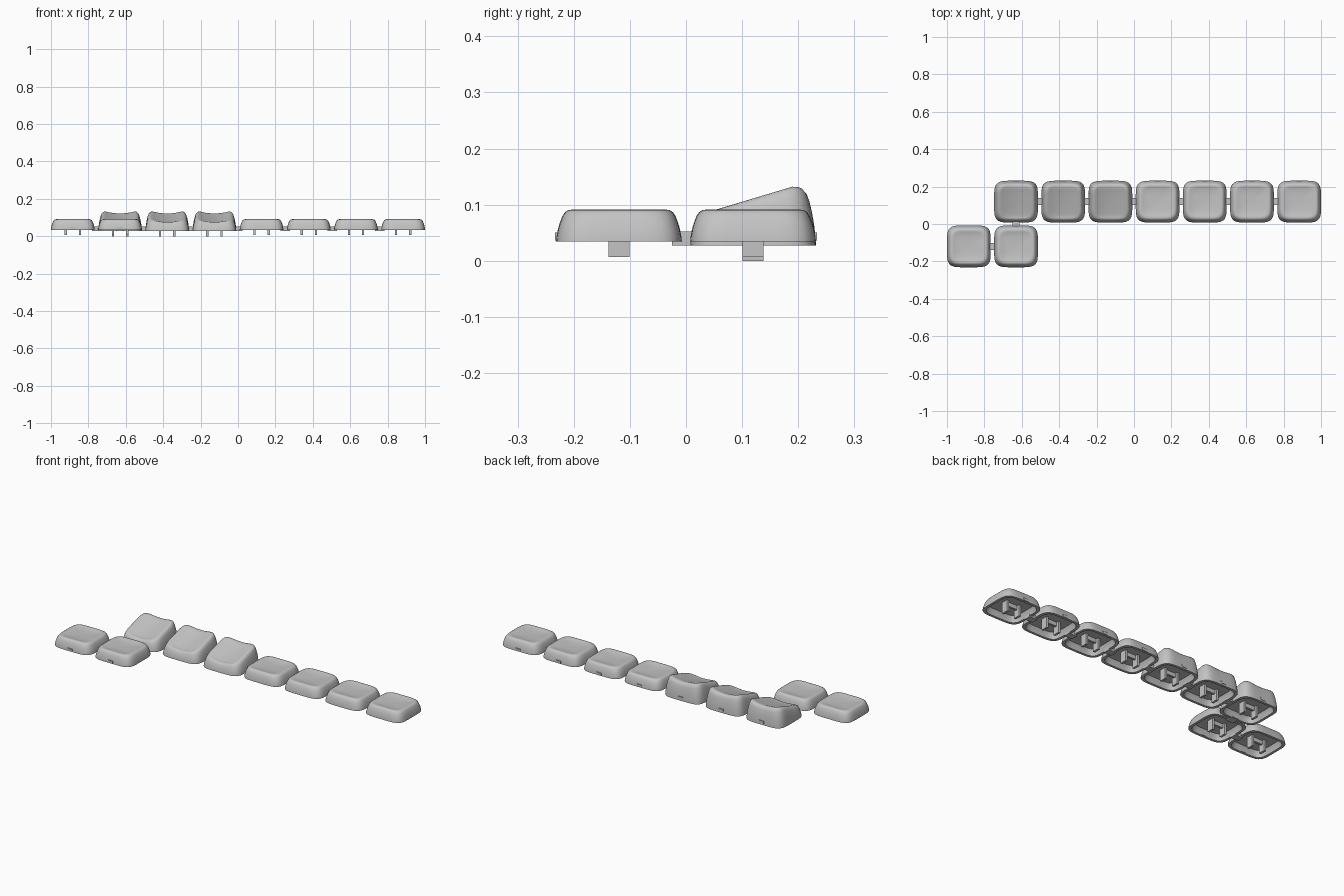
import bpy
import bmesh
import math

cube = bpy.data.objects.get("Cube")
if cube:
    bpy.data.objects.remove(cube, do_unlink=True)

grey = bpy.data.materials.new("plain grey")
grey.use_nodes = True
COLOUR = (0.55, 0.55, 0.55, 1)
grey.diffuse_color = COLOUR
grey.node_tree.nodes["Principled BSDF"].inputs["Base Color"].default_value = COLOUR

HALF_X, HALF_Y = 0.117, 0.112
PITCH = 0.2523
ROW_Y = 0.1195
SEGMENTS = 64


def flat_top(x, y):
    return 0.057


def tilted_top(x, y):
    # Sloping cylindrical scoop, higher at the back
    y = max(-0.08, min(0.073, y))
    return 0.084 + 0.3 * y - 0.011 * max(0, 1 - (x / 0.08) ** 2)


def cap_mesh(name, top, dish):
    """Hollow rounded-square cap lofted from the ceiling, over the rim, to the dish."""
    bm = bmesh.new()

    def ring(scale, height):
        verts = []
        for i in range(SEGMENTS):
            a = math.tau * (i + 0.5) / SEGMENTS
            c, s = math.cos(a), math.sin(a)
            r = scale / (abs(c) ** 5 + abs(s) ** 5) ** 0.2
            x, y = HALF_X * r * c, HALF_Y * r * s
            verts.append(bm.verts.new((x, y, height(x, y))))
        return verts

    # Inner shell
    rings = [ring(s, lambda x, y, z=z: z) for s, z in
             ((0.4, 0.034), (0.78, 0.032), (0.84, 0.02), (0.88, 0))]
    # Outer wall, as a fraction of the local top height
    for s, f in ((1, 0), (0.995, 0.14), (0.97, 0.4), (0.94, 0.6), (0.9, 0.8),
                 (0.86, 0.92), (0.81, 0.985), (0.76, 1)):
        rings.append(ring(s, lambda x, y, f=f: f * top(x, y)))
    # Dished top
    for s, d in ((0.71, 0.1), (0.64, 0.35), (0.55, 0.6), (0.4, 0.82), (0.2, 0.96), (0.05, 1)):
        rings.append(ring(s, lambda x, y, d=d: top(x, y) - dish * d))

    for lower, upper in zip(rings, rings[1:]):
        for i in range(SEGMENTS):
            j = (i + 1) % SEGMENTS
            bm.faces.new((lower[i], lower[j], upper[j], upper[i]))
    bm.faces.new(rings[-1])
    bm.faces.new(rings[0][::-1])
    bmesh.ops.recalc_face_normals(bm, faces=bm.faces)
    mesh = bpy.data.meshes.new(name)
    bm.to_mesh(mesh)
    bm.free()
    mesh.materials.append(grey)
    return mesh


def place(name, mesh, location):
    obj = bpy.data.objects.new(name, mesh)
    obj.location = location
    bpy.context.collection.objects.link(obj)
    return obj


def box(name, centre, size):
    bm = bmesh.new()
    bmesh.ops.create_cube(bm, size=1)
    bmesh.ops.scale(bm, vec=size, verts=bm.verts)
    mesh = bpy.data.meshes.new(name)
    bm.to_mesh(mesh)
    bm.free()
    mesh.materials.append(grey)
    return place(name, mesh, centre)


flat = cap_mesh("flat_cap", flat_top, 0.008)
tilted = cap_mesh("tilted_cap", tilted_top, 0.003)
caps = []


def key(name, mesh, x, y):
    """Cap with its two-pronged stem and edge nub."""
    base = 0.027 if mesh == tilted else 0.034
    caps.append(place(name, mesh, (x, y, base)))
    for side, label in ((1, "left"), (-1, "right")):
        box(f"{name}_{label}_prong", (x + 0.038 * side, y, base + 0.004),
            (0.012, 0.038, 0.062))
    box(f"{name}_stem_bridge", (x, y, base + 0.024), (0.07, 0.012, 0.024))
    outward = math.copysign(1, y)
    box(f"{name}_edge_nub", (x, y + outward * 0.105, 0.043), (0.03, 0.018, 0.014))


# Long back row: three tilted caps, then four flat ones
x_left = HALF_X - 1
for i in range(1, 8):
    key(f"back_key_{i}", tilted if i < 4 else flat, x_left + i * PITCH, ROW_Y)
    if i < 7:
        box(f"back_connector_{i}", (x_left + (i + 0.5) * PITCH, ROW_Y, 0.04),
            (0.05, 0.038, 0.025))

# Short front row
for i in range(2):
    key(f"front_key_{i + 1}", flat, x_left + i * PITCH, -ROW_Y)
box("front_connector", (x_left + PITCH / 2, -ROW_Y, 0.04), (0.05, 0.038, 0.025))
box("row_connector", (x_left + PITCH, 0, 0.04), (0.038, 0.05, 0.025))

# Smooth shading on the caps
bpy.ops.object.select_all(action="DESELECT")
for obj in caps:
    obj.select_set(True)
bpy.context.view_layer.objects.active = caps[0]
bpy.ops.object.shade_smooth_by_angle(angle=math.radians(40))
